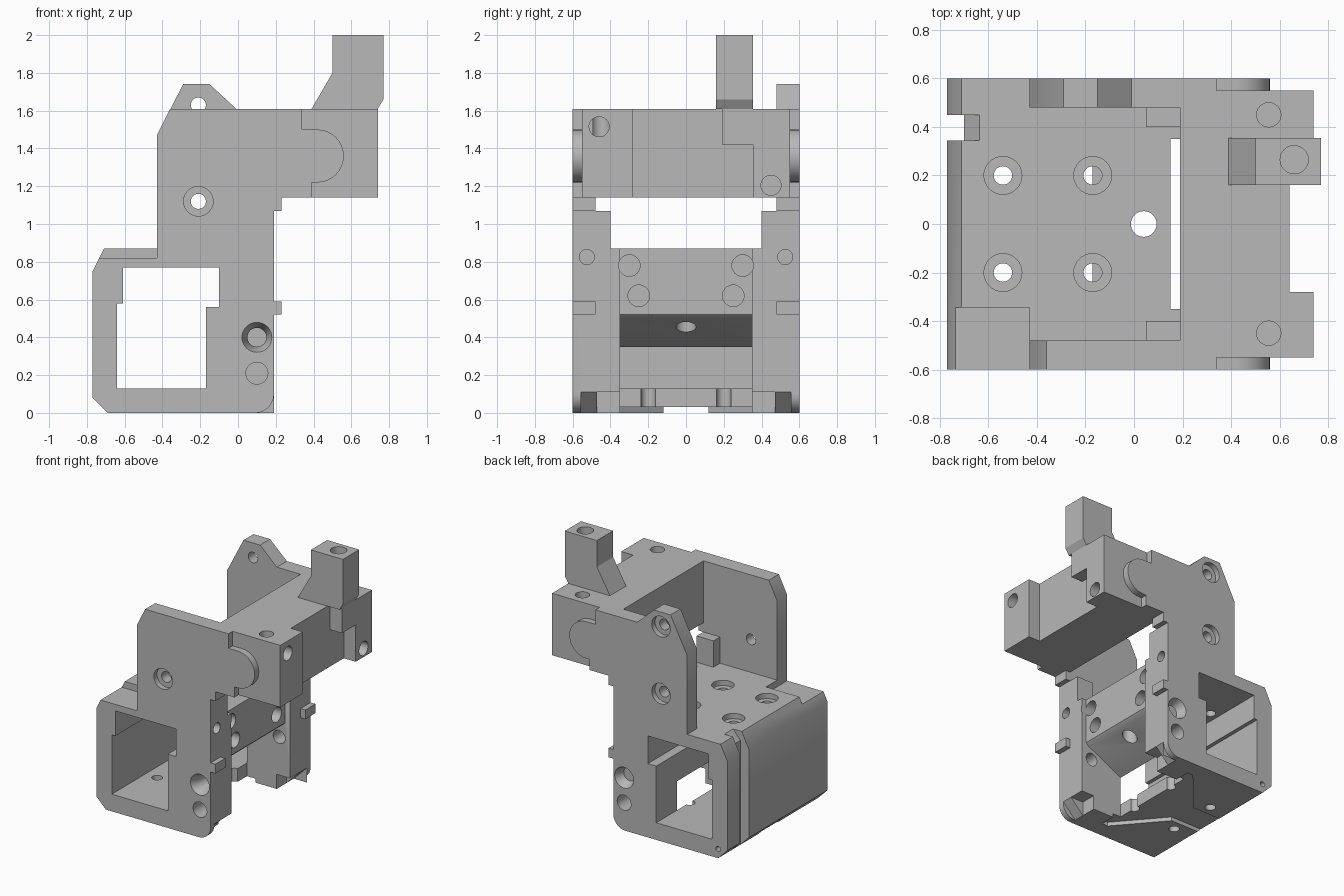
import bpy, bmesh, math
from mathutils import Vector

cube = bpy.data.objects.get("Cube")
if cube:
    bpy.data.objects.remove(cube, do_unlink=True)

grey = bpy.data.materials.new("plain grey")
grey.use_nodes = True
COLOUR = (0.48, 0.48, 0.48, 1)
grey.diffuse_color = COLOUR
grey.node_tree.nodes["Principled BSDF"].inputs["Base Color"].default_value = COLOUR
parts = []
AXES = {"x": Vector((1, 0, 0)), "y": Vector((0, 1, 0)), "z": Vector((0, 0, 1))}


def finish(name, bm):
    bmesh.ops.recalc_face_normals(bm, faces=bm.faces)
    mesh = bpy.data.meshes.new(name)
    bm.to_mesh(mesh)
    bm.free()
    mesh.materials.append(grey)
    obj = bpy.data.objects.new(name, mesh)
    bpy.context.collection.objects.link(obj)
    return obj


def prism(name, outline, axis, lo, hi):
    """Extrude a 2D outline along an axis (y uses x,z; z uses x,y)."""
    bm = bmesh.new()
    place = (lambda a, b: (a, lo, b)) if axis == "y" else (lambda a, b: (a, b, lo))
    face = bm.faces.new([bm.verts.new(place(a, b)) for a, b in outline])
    new = bmesh.ops.extrude_face_region(bm, geom=[face])["geom"]
    bmesh.ops.translate(bm, vec=AXES[axis] * (hi - lo),
                        verts=[v for v in new if isinstance(v, bmesh.types.BMVert)])
    return finish(name, bm)


def box(name, x0, x1, y0, y1, z0, z1):
    return prism(name, [(x0, y0), (x1, y0), (x1, y1), (x0, y1)], "z", z0, z1)


def part(obj):
    parts.append(obj)
    return obj


def cut(target, cutter):
    mod = target.modifiers.new("cut", "BOOLEAN")
    mod.operation, mod.solver, mod.object = "DIFFERENCE", "EXACT", cutter
    graph = bpy.context.evaluated_depsgraph_get()
    mesh = bpy.data.meshes.new_from_object(target.evaluated_get(graph))
    target.modifiers.clear()
    target.data = mesh
    bpy.data.objects.remove(cutter, do_unlink=True)


def drill(target, start, axis, depth, r, r_end=None):
    """Round hole from a point along an axis; negative depth runs backwards."""
    bm = bmesh.new()
    bmesh.ops.create_cone(bm, cap_ends=True, segments=32, radius1=r,
                          radius2=r if r_end is None else r_end, depth=abs(depth))
    way = AXES[axis] * math.copysign(1, depth)
    bmesh.ops.rotate(bm, verts=bm.verts,
                     matrix=AXES["z"].rotation_difference(way).to_matrix())
    bmesh.ops.translate(bm, verts=bm.verts, vec=Vector(start) + way * abs(depth) / 2)
    cut(target, finish("drill_cutter", bm))


def arc(cx, cz, r, a0, a1, n=16):
    return [(cx + r * math.cos(math.radians(a0 + (a1 - a0) * i / n)),
             cz + r * math.sin(math.radians(a0 + (a1 - a0) * i / n))) for i in range(n + 1)]


# Lower housing: chamfered tube with a stepped opening
housing = part(prism("housing", [(-.69, 0), (.19, 0), (.19, .87), (-.71, .87),
                                 (-.77, .75), (-.77, .08)], "y", -.6, .6))
cut(housing, prism("opening_cutter", [(-.64, .13), (-.17, .13), (-.17, .56), (-.1, .56),
                                      (-.1, .77), (-.61, .77), (-.61, .58), (-.64, .58)],
                   "y", -.7, .7))
# Open space between the legs, under a sloping cross wall
cut(housing, prism("gap_cutter", [(-.17, -.1), (.3, -.1), (.3, 1), (.15, 1), (.15, .52),
                                  (.13, .5), (-.17, .35)], "y", -.35, .35))
# Groove round the outer wall, and the lowered front corner
cut(housing, prism("groove_cutter", [(-.9, -.1), (-.7, -.1), (-.7, .8), (-.61, .9),
                                     (-.9, .9)], "y", .345, .45))
cut(housing, prism("corner_cutter", [(-.9, .6), (-.808, .67), (-.735, .82), (-.43, .82),
                                     (-.43, 1), (-.9, 1)], "y", -.7, -.345))
# Shallow recess in the underside, widening towards the legs
cut(housing, prism("recess_cutter", [(-.9, -.12), (-.45, -.12), (-.15, -.47), (-.1, -.47),
                                     (-.1, .47), (-.15, .47), (-.45, .12), (-.9, .12)],
                   "z", -.1, .03))

for s in (-1, 1):
    # Foot corners: rounded outside, chamfered within
    for shape, a, b in (
            ([(.3, -.1), (.3, .1)] + arc(.09, .1, .1, 0, -90) + [(.09, -.1)], .555, .7),
            ([(.3, -.1), (.3, .22), (-.02, -.1)], .47, .555),
            ([(.3, -.1), (.3, .11), (.08, .11), (.08, -.1)], .3, .47)):
        cut(housing, prism("foot_cutter", shape, "y", *sorted((s * a, s * b))))
    # Floor screw holes
    for x in (-.54, -.17):
        drill(housing, (x, s * .2, -.1), "z", .4, .038)
        drill(housing, (x, s * .2, .7), "z", .3, .038)
        drill(housing, (x, s * .2, .83), "z", .1, .078)
    # Leg holes: countersunk through hole and blind hole
    drill(housing, (.1, s * .61, .4), "y", -s * .4, .05)
    drill(housing, (.1, s * .602, .4), "y", -s * .07, .08, .05)
    drill(housing, (.1, s * .7, .21), "y", -s * .25, .058)
    # Holes in the end faces
    drill(housing, (.3, s * .525, .825), "x", -.25, .04)
    drill(housing, (.3, s * .3, .78), "x", -.28, .057)
    drill(housing, (.3, s * .25, .62), "x", -.28, .057)
drill(housing, (.04, 0, .2), "z", .8, .053)
drill(housing, (-.69, .7, .07), "y", -.2, .02)

for s, side in ((-1, "front"), (1, "back")):
    def span(a, b):
        return sorted((s * a, s * b))

    # Upright side plates, the back one with an ear
    top = [(-.36, 1.61)] if s < 0 else [(-.01, 1.61), (-.15, 1.74), (-.29, 1.74)]
    plate = part(prism(side + "_plate", [(-.43, .87), (.19, .87), (.19, 1.61)] + top
                       + [(-.43, 1.47)], "y", *span(.48, .6)))
    for z in (1.12,) if s < 0 else (1.12, 1.63):
        drill(plate, (-.21, s * .7, z), "y", -s * .4, .04)
        drill(plate, (-.21, s * .7, z), "y", -s * .14, .078)
    # Lobed cheek lying against the beam
    part(prism(side + "_cheek", [(.19, 1.14), (.39, 1.14), (.39, 1.22)]
               + arc(.42, 1.36, .14, -90, 90) + [(.34, 1.5), (.34, 1.61), (.19, 1.61)],
               "y", *span(.55, .6)))
    # Inner column and small edge tabs
    part(box(side + "_column", .05, .19, *span(.4, .48), .87, 1.07))
    part(box(side + "_upper_tab", .19, .23, *span(.48, .6), 1.07, 1.14))
    part(box(side + "_lower_tab", .19, .23, *span(.48, .6), .52, .59))

# Upper cross beam with two forward blocks
beam = part(prism("cross_beam", [(.19, -.55), (.74, -.55), (.74, -.28), (.64, -.28),
                                 (.64, .355), (.74, .355), (.74, .55), (.19, .55)],
                  "z", 1.14, 1.61))
for s in (-1, 1):
    drill(beam, (.555, s * .45, 1.7), "z", -.25, .05)
drill(beam, (.8, -.46, 1.515), "x", -.22, .053)
drill(beam, (.8, .45, 1.205), "x", -.22, .053)

# Post standing on the beam, and its support
post = part(prism("post", [(.39, 1.61), (.74, 1.61), (.77, 1.66), (.77, 2), (.5, 2),
                           (.5, 1.8)], "y", .16, .355))
drill(post, (.66, .265, 2.1), "z", -.3, .058)
part(box("post_support", .64, .74, .19, .355, 1.42, 1.61))

# Smooth the round walls, keep the edges sharp
bpy.ops.object.select_all(action="DESELECT")
for obj in parts:
    obj.select_set(True)
bpy.context.view_layer.objects.active = housing
bpy.ops.object.shade_smooth_by_angle(angle=math.radians(30))
